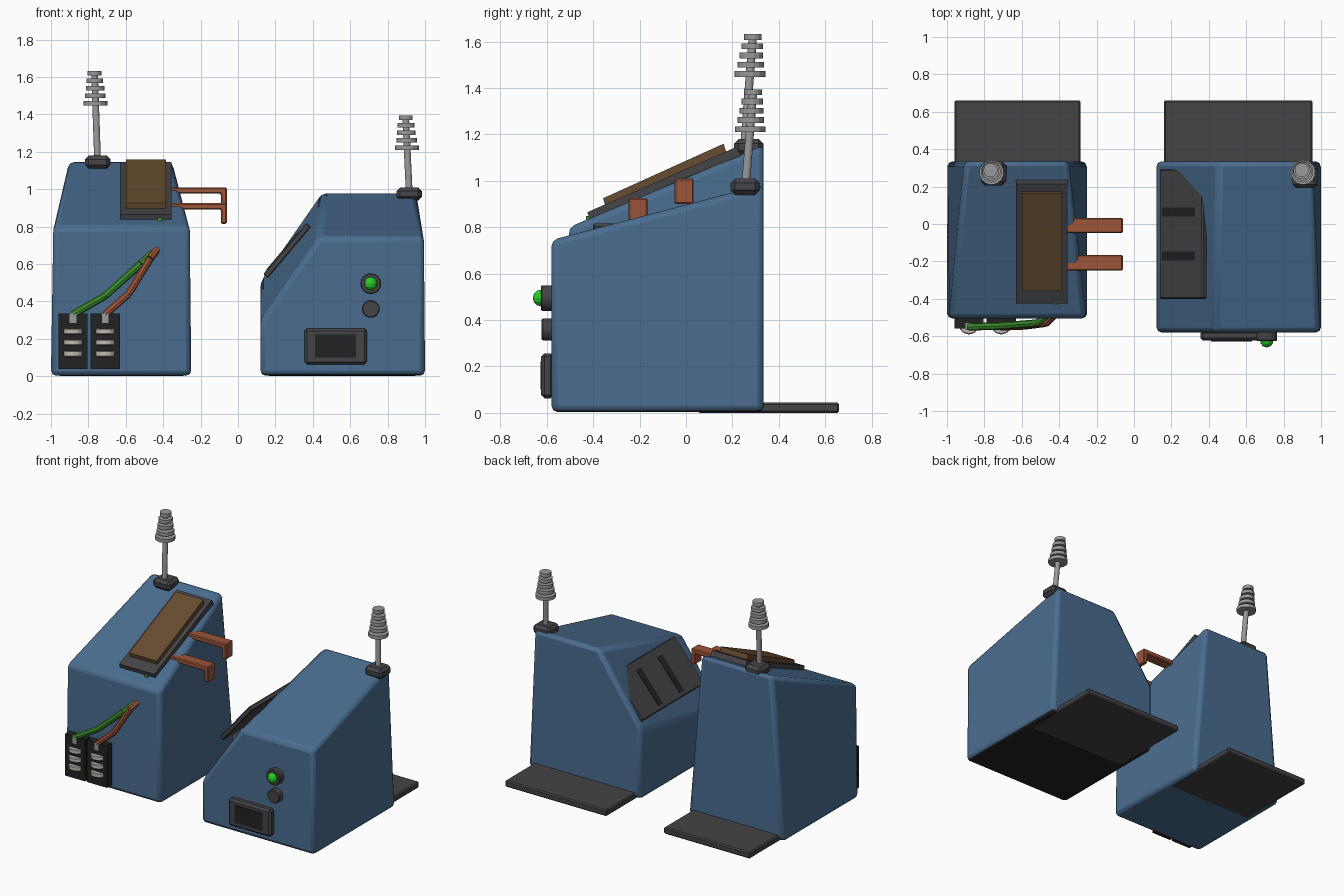
import bpy, bmesh, math
from mathutils import Vector, Matrix

if "Cube" in bpy.data.objects:
    bpy.data.objects.remove(bpy.data.objects["Cube"])


def mat(name, r, g, b):
    m = bpy.data.materials.new(name)
    m.diffuse_color = (r, g, b, 1)
    m.use_nodes = True
    m.node_tree.nodes["Principled BSDF"].inputs["Base Color"].default_value = m.diffuse_color
    return m


BLUE = mat("casing blue", 0.068, 0.152, 0.275)
GREY = mat("dark grey", 0.058, 0.056, 0.062)
BLACK = mat("black", 0.016, 0.016, 0.017)
BROWN = mat("pad brown", 0.135, 0.072, 0.029)
COPPER = mat("copper orange", 0.34, 0.09, 0.042)
WIRE = mat("wire green", 0.045, 0.27, 0.025)
LAMP = mat("lamp green", 0.02, 0.62, 0.02)
METAL = mat("metal grey", 0.32, 0.32, 0.32)
IVORY = mat("terminal ivory", 0.52, 0.5, 0.45)


def finish(name, bm, mats, bevel=0, segments=1, smooth=None):
    bmesh.ops.recalc_face_normals(bm, faces=bm.faces)
    me = bpy.data.meshes.new(name)
    bm.to_mesh(me)
    bm.free()
    ob = bpy.data.objects.new(name, me)
    bpy.context.collection.objects.link(ob)
    for m in mats:
        me.materials.append(m)
    if bevel:
        mod = ob.modifiers.new("bevel", 'BEVEL')
        mod.width, mod.segments = bevel, segments
        mod.limit_method, mod.angle_limit = 'ANGLE', math.radians(20)
    if smooth:
        bpy.ops.object.select_all(action='DESELECT')
        ob.select_set(True)
        bpy.context.view_layer.objects.active = ob
        bpy.ops.object.shade_smooth_by_angle(angle=math.radians(smooth))
    return ob


def box(name, lo, hi, m, bevel=0):
    """Axis-aligned box from its two corners."""
    lo, hi = Vector(lo), Vector(hi)
    bm = bmesh.new()
    bmesh.ops.create_cube(bm, size=1)
    for v in bm.verts:
        v.co = (lo + hi) / 2 + v.co * (hi - lo)
    return finish(name, bm, [m], bevel)


def rod(name, a, b, r, m, sides=12, bevel=0, smooth=None):
    """Cylinder between two points."""
    a, b = Vector(a), Vector(b)
    d = b - a
    bm = bmesh.new()
    bmesh.ops.create_cone(bm, cap_ends=True, segments=sides, radius1=r, radius2=r,
                          depth=d.length,
                          matrix=Matrix.Translation((a + b) / 2) @ d.to_track_quat('Z', 'Y').to_matrix().to_4x4())
    return finish(name, bm, [m], bevel, 1, smooth)


def extrude(name, profile, to3d, lo, hi, m, bevel=0):
    """2D profile extruded between two depths; to3d(u, v, d) places it."""
    return loft(name, [to3d(u, v, lo) for u, v in profile],
                [to3d(u, v, hi) for u, v in profile], [m], bevel)


def loft(name, front, back, mats, bevel=0, segments=1, smooth=None):
    bm = bmesh.new()
    f = [bm.verts.new(p) for p in front]
    b = [bm.verts.new(p) for p in back]
    n = len(f)
    bm.faces.new(f)
    bm.faces.new(b[::-1])
    for i in range(n):
        bm.faces.new((f[i], f[(i + 1) % n], b[(i + 1) % n], b[i]))
    if len(mats) > 1:                      # underside gets the second colour
        for face in bm.faces:
            if all(v.co.z < 0.01 for v in face.verts):
                face.material_index = 1
    return finish(name, bm, mats, bevel, segments, smooth)


def casing(name, yf, front, yb, back, mats):
    loft(name, [(x, yf, z) for x, z in front], [(x, yb, z) for x, z in back],
         mats, 0.028, 2, 35)


# Casings: tapered wedges, the right one with a chamfered left shoulder
casing("left_casing", -0.505, [(-1, .003), (-.25, .003), (-.255, .80), (-.99, .80)],
       0.335, [(-1, .003), (-.25, .003), (-.35, 1.155), (-.905, 1.155)], [BLUE])
casing("right_casing", -0.58,
       [(.12, .003), (1, .003), (.995, .745), (.43, .745), (.12, .30)],
       0.335, [(.12, .003), (1, .003), (.955, .985), (.45, .985), (.12, .51)], [BLUE, BLACK])

# Foot plates sticking out behind
box("left_foot_plate", (-.96, .05, 0), (-.285, .66, .045), GREY, .008)
box("right_foot_plate", (.16, .05, 0), (.955, .66, .045), GREY, .008)


# Antennas with stacked shrinking discs
def antenna(side, base, foot, tip, z0):
    bx, by, bz = base
    box(side + "_antenna_base", (bx - .068, by - .063, bz - .035), (bx + .068, by + .063, bz + .035), GREY, .02)
    rod(side + "_antenna_rod", foot, tip, .018, METAL)
    foot, tip = Vector(foot), Vector(tip)
    for i, r in enumerate((.066, .057, .051, .046, .038)):
        z = z0 + i * .04
        p = foot.lerp(tip, (z - foot.z) / (tip.z - foot.z))
        rod(f"{side}_antenna_disc_{i + 1}", (p.x, p.y, z - .0125), (p.x, p.y, z + .0125), r, METAL, 14)


antenna("left", (-.75, .27, 1.145), (-.75, .25, 1.13), (-.767, .288, 1.62), 1.46)
antenna("right", (.915, .255, .975), (.917, .255, .95), (.897, .288, 1.375), 1.222)

# Sloping pad on the left casing
side = lambda u, v, d: (d, u, v)
extrude("pad_tray", [(-.415, .83), (-.425, .865), (.215, 1.145), (.24, 1.105)], side, -.63, -.355, GREY)
extrude("pad_surface", [(-.345, .88), (-.357, .925), (.162, 1.16), (.175, 1.12)], side, -.6, -.385, BROWN)

# Bent copper contacts
for i, (y, z) in enumerate(((-.008, 1.01), (-.207, .925))):
    extrude(f"contact_{i + 1}",
            [(-.42, z), (-.06, z), (-.06, z - .11), (-.092, z - .11), (-.092, z - .034), (-.42, z - .034)],
            lambda u, v, d: (u, d, v), y - .041, y + .041, COPPER, .006)

# Terminal blocks with ivory discs and wire clamps
for n, x in enumerate((-.882, -.71)):
    box(f"terminal_block_{n + 1}", (x - .078, -.56, .04), (x + .078, -.49, .335), BLACK)
    for k in range(3):
        z = .12 + k * .06
        rod(f"terminal_{n + 1}_disc_{k + 1}", (x, -.535, z - .016), (x, -.535, z + .016), .056, IVORY, 12, .005)
    box(f"wire_clamp_{n + 1}", (x - .018, -.568, .285), (x + .018, -.53, .338), METAL)


# Wires running up to the casing
def wire(name, pts, m):
    for i in range(len(pts) - 1):
        rod(f"{name}_{i + 1}", pts[i], pts[i + 1], .02, m, 8)


wire("green_wire", [(-.882, -.55, .33), (-.71, -.545, .43), (-.52, -.53, .60), (-.45, -.49, .665)], WIRE)
wire("copper_wire", [(-.71, -.55, .33), (-.585, -.545, .44), (-.47, -.53, .63), (-.43, -.49, .68)], COPPER)
box("wire_end", (-.43, -.432, .822), (-.405, -.40, .848), WIRE)

# Slotted panel on the right casing's shoulder
a, b = Vector((.14, .54)), Vector((.372, .815))
t = (b - a).normalized()
nrm = Vector((-t.y, t.x))


def shoulder(name, s0, s1, h0, h1, y0, y1, m, bevel=0):
    pts = [a + t * s + nrm * h for s, h in ((s0, h0), (s1, h0), (s1, h1), (s0, h1))]
    extrude(name, pts, lambda u, v, d: (u, d, v), y0, y1, m, bevel)


L = (b - a).length
shoulder("slot_panel", 0, L, -.025, .008, -.4, .292, GREY, .006)
for i, y in enumerate((-.172, .065)):
    shoulder(f"slot_{i + 1}", .03, L - .06, 0, .011, y - .024, y + .024, BLACK)

# Lamp, button and screen on the right casing's front
rod("lamp_ring", (.71, -.57, .495), (.71, -.625, .495), .056, GREY, 16, .005)
bm = bmesh.new()
bmesh.ops.create_uvsphere(bm, u_segments=10, v_segments=6, radius=.036,
                          matrix=Matrix.Translation((.71, -.624, .495)))
finish("lamp", bm, [LAMP])
rod("button", (.71, -.57, .36), (.71, -.622, .36), .048, GREY, 16, .005)
box("screen_frame", (.355, -.624, .063), (.69, -.57, .256), GREY, .014)
box("screen", (.412, -.628, .1), (.63, -.6, .222), BLACK)
